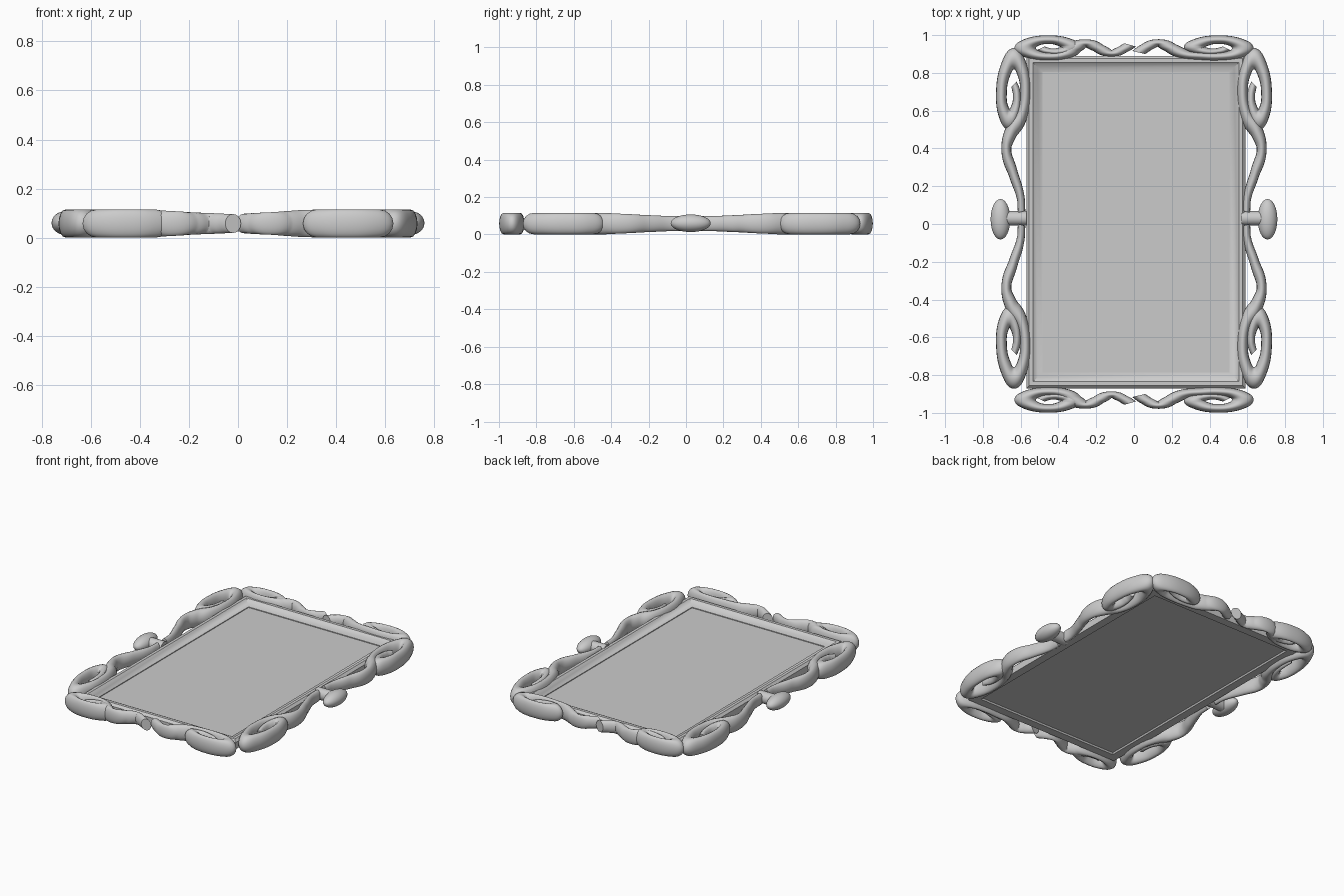
import bpy, bmesh, math

if "Cube" in bpy.data.objects:
    bpy.data.objects.remove(bpy.data.objects["Cube"])

Z_MID = 0.058


def loops_mesh(name, profile, centre, half):
    """Sweep a closed (inset, z) profile around a rectangle with mitred corners."""
    bm = bmesh.new()
    rings = []
    for inset, z in profile:
        rings.append([bm.verts.new((centre[0] + sx * (half[0] - inset),
                                    centre[1] + sy * (half[1] - inset), z))
                      for sx, sy in ((-1, -1), (1, -1), (1, 1), (-1, 1))])
    for i, a in enumerate(rings):
        b = rings[(i + 1) % len(rings)]
        for k in range(4):
            j = (k + 1) % 4
            bm.faces.new((a[k], a[j], b[j], b[k]))
    bmesh.ops.recalc_face_normals(bm, faces=bm.faces)
    me = bpy.data.meshes.new(name)
    bm.to_mesh(me)
    bm.free()
    ob = bpy.data.objects.new(name, me)
    bpy.context.collection.objects.link(ob)
    return ob


def smooth(ob, angle=40):
    bpy.ops.object.select_all(action='DESELECT')
    ob.select_set(True)
    bpy.context.view_layer.objects.active = ob
    bpy.ops.object.shade_smooth_by_angle(angle=math.radians(angle))


def scroll(name, pts, squash, flip, offset_y=0.0):
    """Tapered tube along pts (x, y, radius factor), squashed in one plan axis."""
    cu = bpy.data.curves.new(name, 'CURVE')
    cu.dimensions = '3D'
    cu.bevel_depth = 0.057
    cu.bevel_resolution = 6
    cu.use_fill_caps = True
    cu.resolution_u = 10
    sp = cu.splines.new('BEZIER')
    sp.bezier_points.add(len(pts) - 1)
    for bp, (x, y, r) in zip(sp.bezier_points, pts):
        bp.co = (flip[0] * x / squash[0], flip[1] * y / squash[1], 0)
        bp.handle_left_type = bp.handle_right_type = 'AUTO'
        bp.radius = r
    ob = bpy.data.objects.new(name, cu)
    bpy.context.collection.objects.link(ob)
    ob.location = (0, offset_y, Z_MID)
    ob.scale = (squash[0], squash[1], 1)
    bpy.ops.object.select_all(action='DESELECT')
    ob.select_set(True)
    bpy.context.view_layer.objects.active = ob
    bpy.ops.object.convert(target='MESH')
    smooth(bpy.context.view_layer.objects.active)


# Rectangular moulding
frame = loops_mesh("frame_moulding",
                   [(0, 0.025), (0, 0.07), (0.015, 0.085), (0.035, 0.085),
                    (0.06, 0.065), (0.085, 0.058), (0.085, 0.035),
                    (0.06, 0.035), (0.055, 0.025)],
                   (0.01, 0.01), (0.58, 0.88))
smooth(frame, 35)

# Flat panel inside the moulding
bpy.ops.mesh.primitive_cube_add(size=1, location=(0.01, 0.01, 0.044))
panel = bpy.context.object
panel.name = "panel"
panel.scale = (1.03, 1.63, 0.018)

# Side scrolls, mirrored about y = 0.03
side = [(0.595, 0.035, .70), (0.60, 0.11, .70), (0.640, 0.24, .80), (0.676, 0.37, .92),
        (0.650, 0.46, 1), (0.594, 0.55, 1), (0.575, 0.67, 1), (0.59, 0.78, 1),
        (0.635, 0.845, 1), (0.682, 0.78, 1), (0.702, 0.66, 1), (0.692, 0.57, 1),
        (0.66, 0.525, 1), (0.628, 0.57, .9), (0.620, 0.65, .75), (0.635, 0.71, .55)]
for sx, a in ((-1, "left"), (1, "right")):
    for sy, b in ((-1, "lower"), (1, "upper")):
        scroll(f"{a}_{b}_scroll", side, (0.5, 1), (sx, sy), 0.03)

# Shared spiral of the end scrolls, and their two different waves
spiral = [(0.27, 0.898, .97), (0.35, 0.890, 1), (0.45, 0.887, 1), (0.54, 0.900, 1),
          (0.576, 0.932, 1), (0.53, 0.965, 1), (0.44, 0.976, 1), (0.36, 0.963, 1),
          (0.322, 0.934, 1), (0.37, 0.914, .9), (0.44, 0.914, .75), (0.49, 0.93, .55)]
wave_right = [(0.025, 0.908, .70), (0.07, 0.938, .75), (0.13, 0.960, .80), (0.19, 0.935, .88)]
wave_left = [(0.02, 0.948, .68), (0.065, 0.922, .70), (0.12, 0.903, .75),
             (0.19, 0.932, .80), (0.26, 0.958, .88), (0.32, 0.93, .95)]
spiral_left = [(0.37, 0.897, 1)] + [(0.576 - (0.576 - x) * (0.95 if i > 3 else 1), y, r)
                                    for i, (x, y, r) in enumerate(spiral) if i > 1]
for sy, b in ((-1, "front"), (1, "back")):
    scroll(f"{b}_right_scroll", wave_right + spiral, (1, 0.4), (1, sy))
    scroll(f"{b}_left_scroll", wave_left + spiral_left, (1, 0.4), (-1, sy))

# Knobs with short necks at the middle of each long side
for sx, a in ((-1, "left"), (1, "right")):
    bpy.ops.mesh.primitive_uv_sphere_add(segments=32, ring_count=16, radius=1,
                                         location=(sx * 0.707, 0.025, 0.06))
    knob = bpy.context.object
    knob.name = f"{a}_knob"
    knob.scale = (0.052, 0.107, 0.047)
    smooth(knob)
    bpy.ops.mesh.primitive_cylinder_add(vertices=24, radius=0.038, depth=0.12,
                                        location=(sx * 0.63, 0.03, Z_MID),
                                        rotation=(0, math.pi / 2, 0))
    neck = bpy.context.object
    neck.name = f"{a}_knob_neck"
    smooth(neck)
